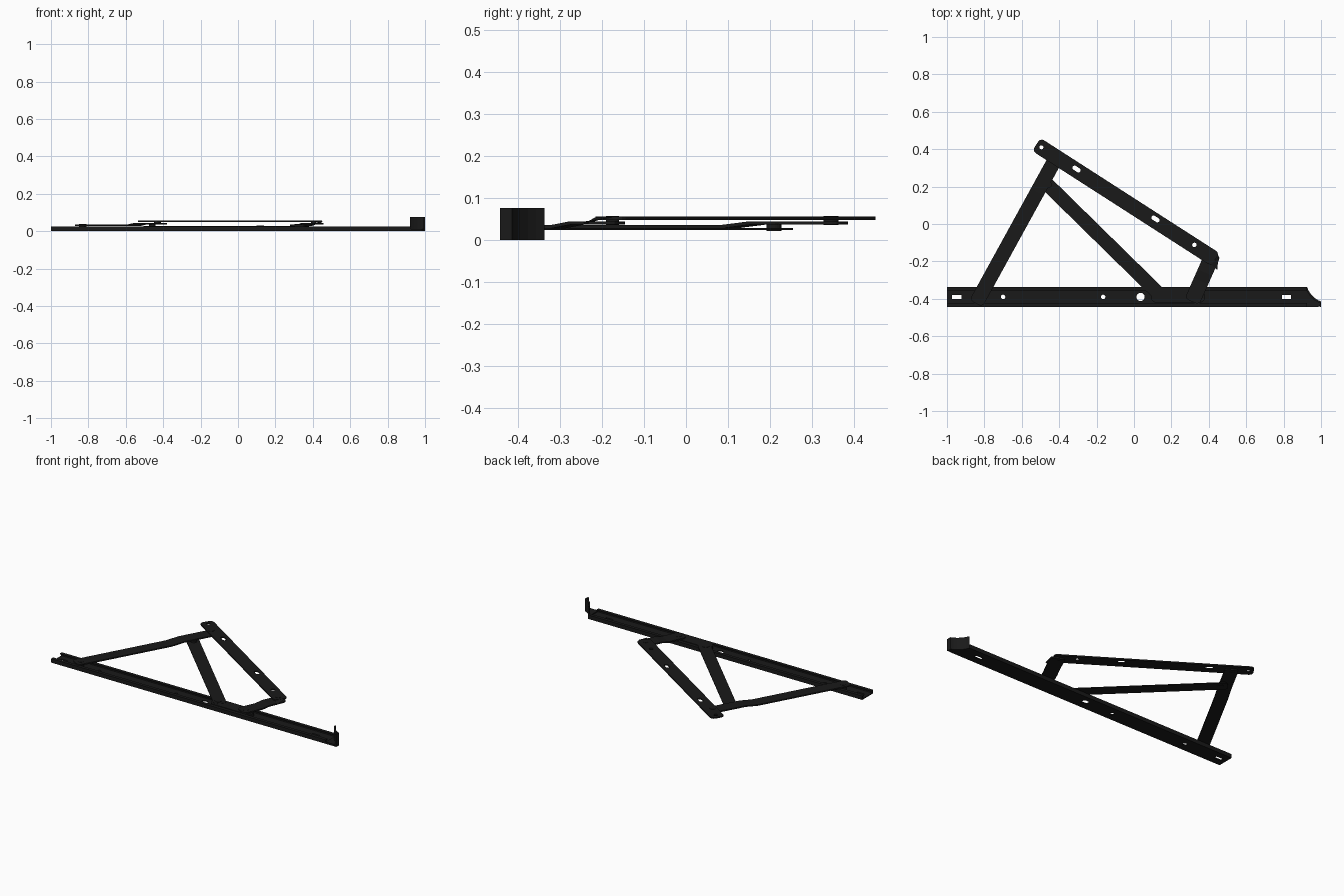
import bpy, bmesh, math
from mathutils import Vector

if "Cube" in bpy.data.objects:
    bpy.data.objects.remove(bpy.data.objects["Cube"])

mat = bpy.data.materials.new("black_steel")
mat.diffuse_color = (0.01, 0.01, 0.01, 1)
mat.use_nodes = True
mat.node_tree.nodes["Principled BSDF"].inputs["Base Color"].default_value = mat.diffuse_color


def finish(bm, name, cutter=False):
    bmesh.ops.recalc_face_normals(bm, faces=bm.faces)
    me = bpy.data.meshes.new(name)
    bm.to_mesh(me)
    bm.free()
    ob = bpy.data.objects.new(name, me)
    bpy.context.collection.objects.link(ob)
    if cutter:
        ob.hide_render = True
        ob.hide_set(True)
    else:
        me.materials.append(mat)
    return ob


def prism(name, outline, z0, z1, cutter=False):
    """Flat outline in x-y, extruded from z0 to z1."""
    bm = bmesh.new()
    f = bm.faces.new([bm.verts.new((x, y, z0)) for x, y in outline])
    r = bmesh.ops.extrude_face_region(bm, geom=[f])
    for v in r["geom"]:
        if isinstance(v, bmesh.types.BMVert):
            v.co.z = z1
    return finish(bm, name, cutter)


def loft(name, sections):
    """Join equal-sized rings of points and cap the ends."""
    bm = bmesh.new()
    rings = [[bm.verts.new(p) for p in s] for s in sections]
    n = len(rings[0])
    for a, b in zip(rings, rings[1:]):
        for i in range(n):
            j = (i + 1) % n
            bm.faces.new((a[i], a[j], b[j], b[i]))
    bm.faces.new(rings[0])
    bm.faces.new(rings[-1])
    return finish(bm, name)


def bar(name, a, b, w, th, levels):
    """Pressed strip from a to b; levels = (distance, z) bends; corners rounded."""
    a, b = Vector(a), Vector(b)
    d = (b - a).normalized()
    n = Vector((-d.y, d.x))
    L = (b - a).length
    h, r = w / 2, 0.022
    st = [(r * (1 - math.sin(t)), h - r * (1 - math.cos(t)), levels[0][1])
          for t in (math.pi / 2, math.pi / 3, math.pi / 6, 0)]
    st[0] = (0, h - r, levels[0][1])
    end = [(L - s, k, levels[-1][1]) for s, k, z in reversed(st)]
    st += [(s, h, z) for s, z in levels if 0.03 < s < L - 0.03] + end
    secs = []
    for s, k, z in st:
        p, q = a + d * s + n * k, a + d * s - n * k
        secs.append([(p.x, p.y, z), (q.x, q.y, z), (q.x, q.y, z + th), (p.x, p.y, z + th)])
    return loft(name, secs)


def slot(x, y, length, r, ang=0, square=False):
    """Round hole, rounded slot or rectangular slot outline."""
    s = max(length / 2 - r, 0)
    if square:
        pts = [(length / 2, r), (-length / 2, r), (-length / 2, -r), (length / 2, -r)]
    else:
        pts = []
        for i in range(24):
            t = -math.pi / 2 + math.pi * 2 * (i + 0.5) / 24
            pts.append(((s if i < 12 else -s) + r * math.cos(t), r * math.sin(t)))
    c, k = math.cos(ang), math.sin(ang)
    return [(x + c * u - k * v, y + k * u + c * v) for u, v in pts]


def punch(ob, outlines):
    for i, o in enumerate(outlines):
        m = ob.modifiers.new("hole", "BOOLEAN")
        m.operation = "DIFFERENCE"
        m.solver = "EXACT"
        m.object = prism(f"{ob.name}_hole_cutter_{i}", o, -0.05, 0.15, True)


# Track: C-shaped channel with inward lips
YC, HW = -0.39, 0.053
half = [(HW, 0), (HW, 0.025), (HW - 0.02, 0.025), (HW - 0.02, 0.020), (HW - 0.006, 0.020), (HW - 0.006, 0.006)]
cs = half + [(-y, z) for y, z in reversed(half)]
track = loft("track", [[(x, YC + y, z) for y, z in cs] for x in (-1, 0.925)])
punch(track, [slot(-0.948, YC, 0.05, 0.011, square=True),
              slot(0.815, YC, 0.05, 0.011, square=True),
              slot(-0.70, YC, 0, 0.012), slot(-0.165, YC, 0, 0.012),
              slot(0.035, YC, 0, 0.022)])

# End stop: curved floor and upright wall
curve = [(0.925, -0.337), (0.934, -0.357), (0.947, -0.376), (0.965, -0.395), (0.985, -0.408), (1.0, -0.414)]
prism("end_stop_floor", curve + [(1.0, -0.432), (0.985, -0.443), (0.925, -0.443)], 0, 0.012)
inner = [(x - 0.006, y - 0.008) for x, y in reversed(curve)]
prism("end_stop_wall", curve + [(1.0, -0.443), (0.992, -0.443)] + inner, 0, 0.077)

# Slider inside the track
prism("slider", slot(0.235, -0.39, 0.29, 0.031), 0.007, 0.0275)

# Arms
bar("long_arm", (-0.845, -0.425), (-0.405, 0.375), 0.078, 0.008,
    [(0, 0.028), (0.60, 0.028), (0.68, 0.037)])
bar("middle_link", (-0.49, 0.238), (0.150, -0.39), 0.075, 0.005, [(0, 0.024)])
bar("short_arm", (0.31, -0.415), (0.425, -0.155), 0.084, 0.008,
    [(0, 0.028), (0.12, 0.028), (0.17, 0.037)])

# Upper sash bar
sash = bar("sash_bar", (-0.522, 0.425), (0.435, -0.19), 0.082, 0.008, [(0, 0.048)])
A = math.atan2(-0.615, 0.957)
punch(sash, [slot(-0.495, 0.41, 0, 0.011), slot(0.323, -0.112, 0, 0.012),
             slot(-0.307, 0.294, 0.048, 0.012, A), slot(0.115, 0.027, 0.048, 0.012, A)])

# Bent-down nose at the end of the sash bar
loft("sash_nose", [[(0.452, -0.175, 0.055), (0.41, -0.215, 0.055), (0.425, -0.205, 0.049)],
                   [(0.445, -0.245, 0.044), (0.435, -0.235, 0.044), (0.440, -0.240, 0.037)]])

# Rivets at the pivots
for i, (x, y, z0, z1, r) in enumerate([
        (-0.83, -0.39, 0.004, 0.0375, 0.02), (-0.43, 0.345, 0.036, 0.058, 0.018),
        (-0.458, 0.21, 0.022, 0.039, 0.018), (0.12, -0.37, 0.006, 0.031, 0.02),
        (0.323, -0.385, 0.006, 0.0375, 0.02), (0.405, -0.175, 0.036, 0.0575, 0.016)]):
    prism(f"rivet_{i + 1}", slot(x, y, 0, r), z0, z1)
